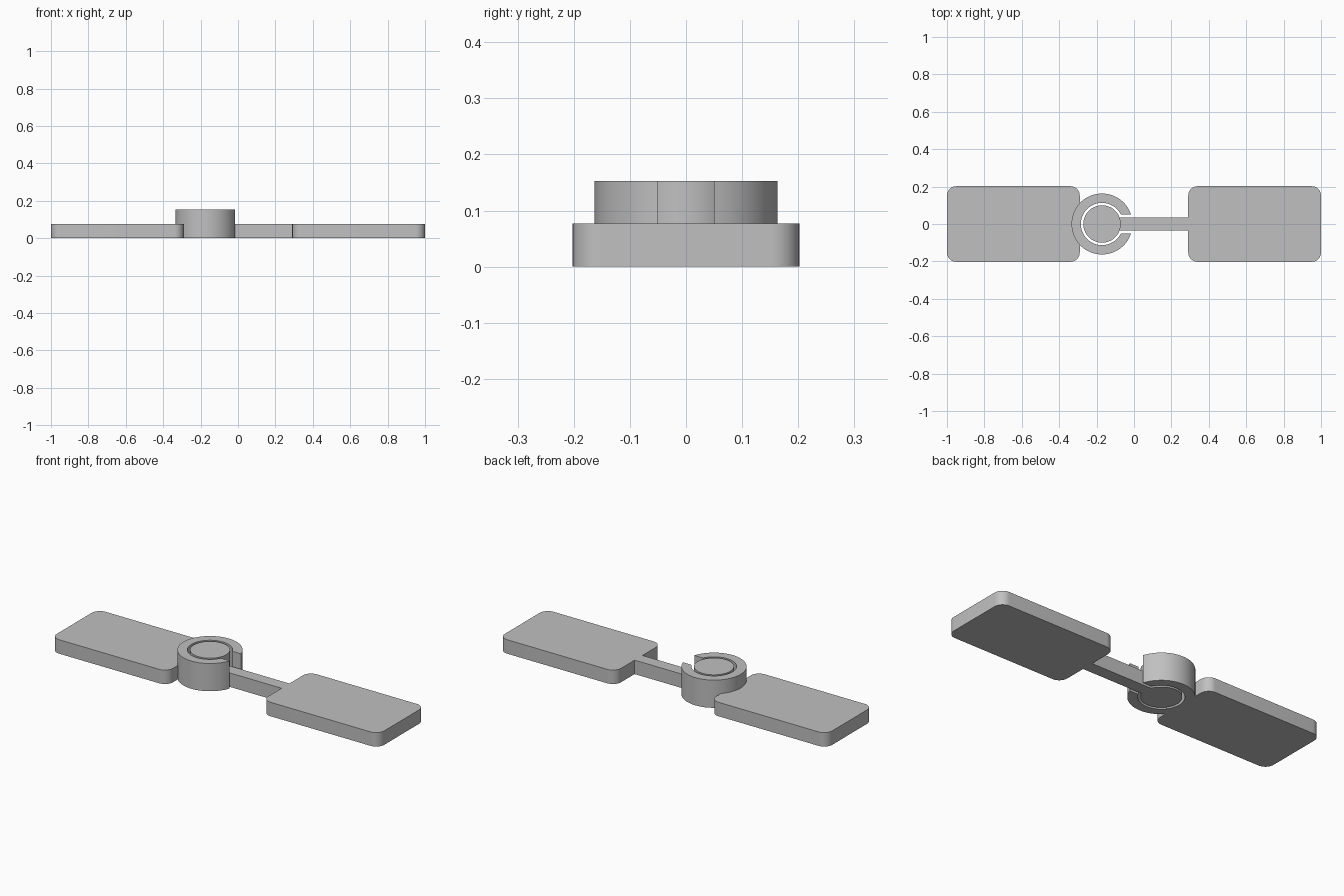
import bpy
import bmesh
from math import asin, cos, sin, pi

# Remove the default object
if "Cube" in bpy.data.objects:
    bpy.data.objects.remove(bpy.data.objects["Cube"], do_unlink=True)

# Single grey material
grey = bpy.data.materials.new("plain grey")
grey.use_nodes = True
COLOUR = (0.53, 0.53, 0.53, 1.0)
grey.diffuse_color = COLOUR
grey.node_tree.nodes["Principled BSDF"].inputs["Base Color"].default_value = COLOUR

PLATE_H = 0.077
RING_H = 0.153
HUB_X = -0.171
RING_R, BORE_R, PIN_R = 0.163, 0.113, 0.1
SLOT = 0.05          # half width of the ring opening
ARM = 0.034          # half width of the arm
PLATE_IN = 0.29      # inner edge of both plates


def arc(cx, cy, r, a0, a1, steps):
    """Points along a circular arc."""
    return [(cx + r * cos(a0 + (a1 - a0) * i / steps),
             cy + r * sin(a0 + (a1 - a0) * i / steps)) for i in range(steps + 1)]


def prism(name, outline, height):
    """Extrude a closed flat outline upward from the ground."""
    bm = bmesh.new()
    base = bm.faces.new([bm.verts.new((x, y, 0)) for x, y in outline])
    top = bmesh.ops.extrude_face_region(bm, geom=[base], use_keep_orig=True)
    moved = [g for g in top["geom"] if isinstance(g, bmesh.types.BMVert)]
    bmesh.ops.translate(bm, vec=(0, 0, height), verts=moved)
    bmesh.ops.recalc_face_normals(bm, faces=bm.faces)
    mesh = bpy.data.meshes.new(name)
    bm.to_mesh(mesh)
    bm.free()
    mesh.materials.append(grey)
    obj = bpy.data.objects.new(name, mesh)
    bpy.context.collection.objects.link(obj)
    bpy.ops.object.select_all(action="DESELECT")
    obj.select_set(True)
    bpy.context.view_layer.objects.active = obj
    bpy.ops.object.shade_smooth_by_angle(angle=pi / 6)
    return obj


def rounded_rect(x0, x1, half, r):
    """Rectangle outline with rounded corners."""
    corners = [(x1 - r, half - r), (x0 + r, half - r),
               (x0 + r, r - half), (x1 - r, r - half)]
    points = []
    for i, (cx, cy) in enumerate(corners):
        points += arc(cx, cy, r, i * pi / 2, (i + 1) * pi / 2, 10)
    return points


# Two flat end plates
prism("right_plate", rounded_rect(-1, -PLATE_IN, 0.202, 0.05), PLATE_H)
prism("left_plate", rounded_rect(PLATE_IN, 1, 0.202, 0.05), PLATE_H)

# Open clip ring with a parallel-sided slot facing the arm
outer, inner = asin(SLOT / RING_R), asin(SLOT / BORE_R)
prism("clip_ring",
      arc(HUB_X, 0, RING_R, outer, 2 * pi - outer, 72)
      + arc(HUB_X, 0, BORE_R, 2 * pi - inner, inner, 64), RING_H)

# Round pin sitting loosely inside the ring
prism("hinge_pin", arc(HUB_X, 0, PIN_R, 0, 2 * pi, 72)[:-1], RING_H)

# Arm joining the pin to the plate, its end curved to fit the pin
a = asin(ARM / PIN_R)
prism("arm", [(PLATE_IN, -ARM), (PLATE_IN, ARM)]
      + arc(HUB_X, 0, PIN_R, a, -a, 8), PLATE_H)
